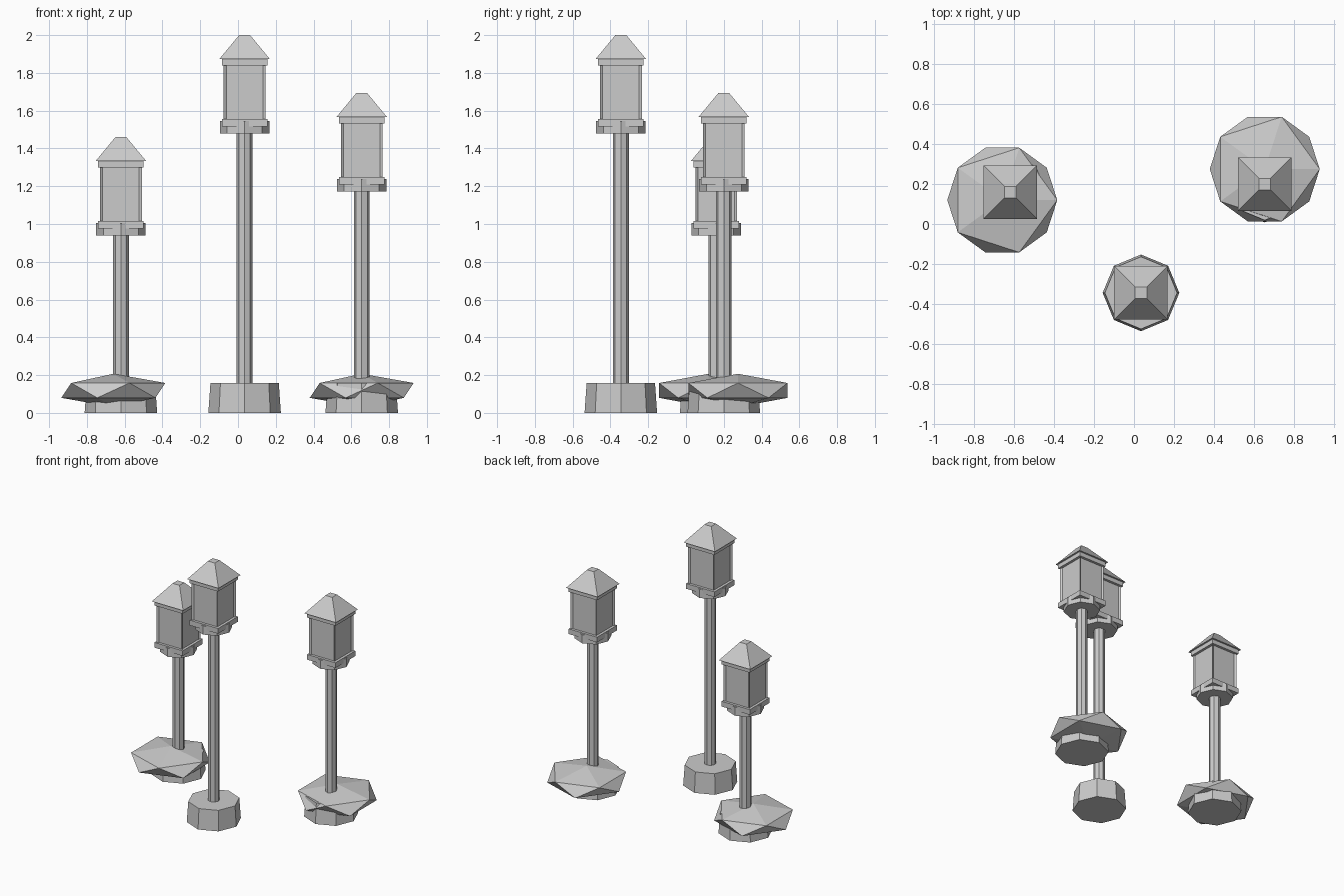
import bpy, bmesh, math
from mathutils import Matrix, Vector

cube = bpy.data.objects.get("Cube")
if cube:
    bpy.data.objects.remove(cube, do_unlink=True)

# Single stone grey used everywhere
GREY = (0.6, 0.6, 0.6, 1.0)
stone = bpy.data.materials.new("stone_grey")
stone.use_nodes = True
stone.diffuse_color = GREY
bsdf = next(n for n in stone.node_tree.nodes if n.type == 'BSDF_PRINCIPLED')
bsdf.inputs["Base Color"].default_value = GREY


def finish(bm, name):
    mesh = bpy.data.meshes.new(name)
    bm.to_mesh(mesh)
    bm.free()
    mesh.materials.append(stone)
    obj = bpy.data.objects.new(name, mesh)
    bpy.context.collection.objects.link(obj)
    return obj


def prism(name, x, y, z0, z1, r0, r1=None, sides=8):
    """Upright tapered prism; for four sides the radii are half widths."""
    r1 = r0 if r1 is None else r1
    k = math.sqrt(2) if sides == 4 else 1
    turn = Matrix.Rotation(math.pi / 4 if sides == 4 else 0, 4, 'Z')
    place = Matrix.Translation((x, y, (z0 + z1) / 2)) @ turn
    bm = bmesh.new()
    bmesh.ops.create_cone(bm, cap_ends=True, segments=sides, radius1=r0 * k,
                          radius2=r1 * k, depth=z1 - z0, matrix=place)
    return finish(bm, name)


def lantern_body(name, x, y, z0, z1, half):
    """Square housing with a recessed panel on each side."""
    bm = bmesh.new()
    place = Matrix.Translation((x, y, (z0 + z1) / 2))
    bmesh.ops.create_cube(bm, size=1, matrix=place @ Matrix.Diagonal(
        (2 * half, 2 * half, z1 - z0, 1)))
    bm.normal_update()
    panels = [f for f in bm.faces if abs(f.normal.z) < 0.5]
    bmesh.ops.inset_individual(bm, faces=panels, thickness=0.02)
    for f in panels:
        push = f.normal * -0.01
        for v in f.verts:
            v.co += push
            # Panels run the full height between the corner posts
            v.co.z = z1 if v.co.z > (z0 + z1) / 2 else z0
    return finish(bm, name)


def rock(name, x, y):
    """Squashed low-poly boulder around the foot of a post."""
    bm = bmesh.new()
    bmesh.ops.create_icosphere(bm, subdivisions=1, radius=1,
                               matrix=Matrix.Translation((x, y, 0.119))
                               @ Matrix.Diagonal((0.308, 0.308, 0.088, 1)))
    return finish(bm, name)


def lamp(tag, x, y, top):
    # Foot and pole
    prism(tag + "_foot", x, y, 0, 0.157, 0.192, 0.181)
    prism(tag + "_pole", x, y, 0.14, top - 0.51, 0.042)
    # Collar and plate that carry the lantern
    prism(tag + "_collar", x, y, top - 0.52, top - 0.455, 0.131)
    prism(tag + "_plate", x, y, top - 0.485, top - 0.445, 0.121, sides=4)
    # Lantern housing, rim and roof
    lantern_body(tag + "_lantern", x, y, top - 0.445, top - 0.16, 0.111)
    prism(tag + "_rim", x, y, top - 0.16, top - 0.127, 0.121, sides=4)
    prism(tag + "_roof", x, y, top - 0.127, top, 0.134, 0.029, sides=4)


lamp("tall_lamp", 0.035, -0.345, 2.0)
lamp("middle_lamp", 0.655, 0.2, 1.693)
lamp("short_lamp", -0.62, 0.16, 1.46)
rock("middle_rock", 0.655, 0.275)
rock("short_rock", -0.66, 0.12)
